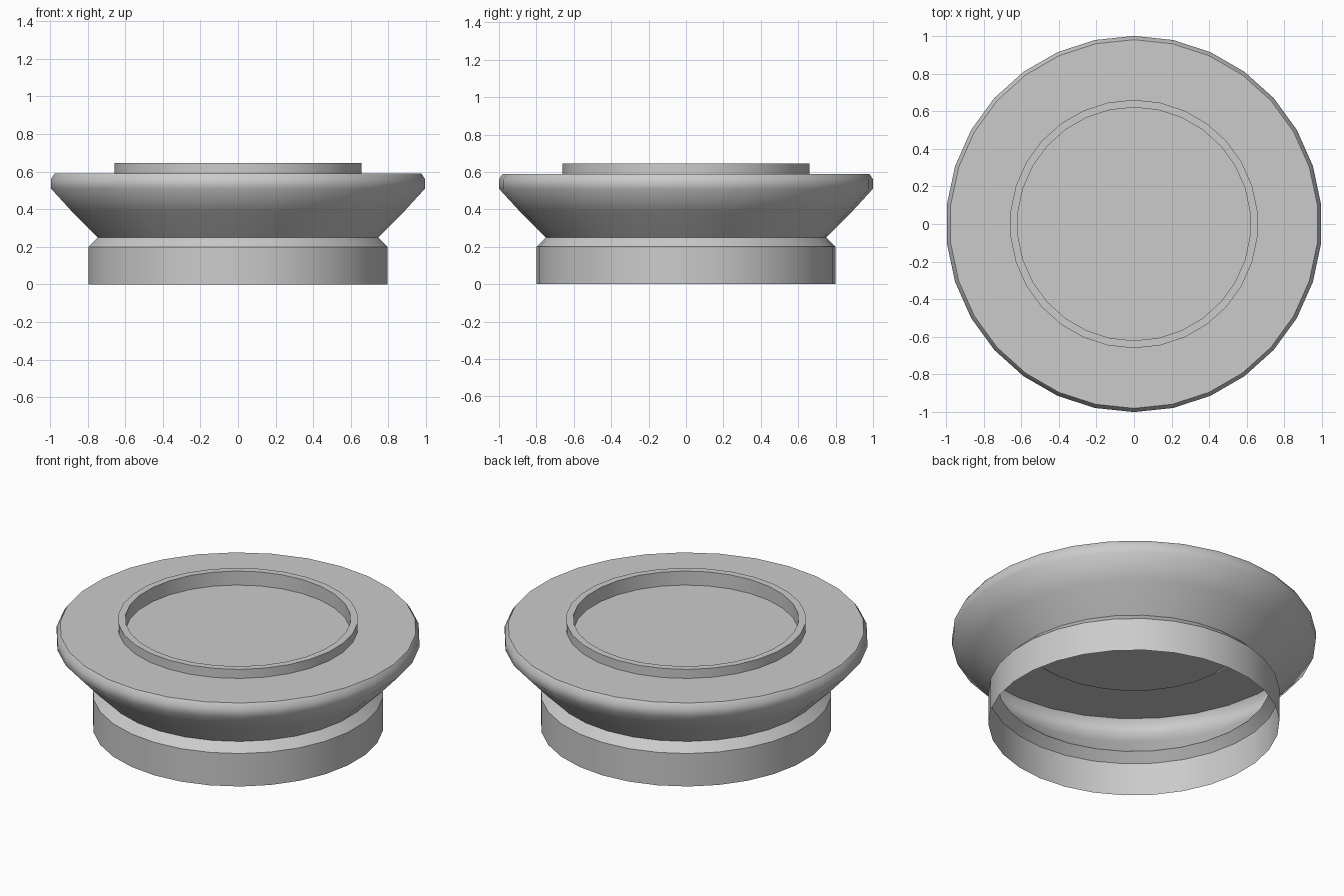
import bpy, bmesh, math

if "Cube" in bpy.data.objects:
    bpy.data.objects.remove(bpy.data.objects["Cube"])

SIDES = 30

grey = bpy.data.materials.new("plain grey")
grey.use_nodes = True
colour = (0.6, 0.6, 0.6, 1)
grey.diffuse_color = colour
grey.node_tree.nodes["Principled BSDF"].inputs["Base Color"].default_value = colour


def lathe(name, profile, cap_end):
    """Spin (radius, height, crisp) points into an open shell, optionally closed at the end."""
    bm = bmesh.new()
    rings = []
    for r, z, _ in profile:
        angles = [math.pi / 2 + 2 * math.pi * i / SIDES for i in range(SIDES)]
        rings.append([bm.verts.new((r * math.cos(a), r * math.sin(a), z)) for a in angles])
    for low, high in zip(rings, rings[1:]):
        for i in range(SIDES):
            j = (i + 1) % SIDES
            bm.faces.new((low[i], low[j], high[j], high[i]))
    if cap_end:
        bm.faces.new(rings[-1])
    for face in bm.faces:
        face.smooth = True
    # Keep the crisp rings sharp
    for ring, (_, _, crisp) in zip(rings, profile):
        for i in range(SIDES):
            edge = bm.edges.get((ring[i], ring[(i + 1) % SIDES]))
            edge.smooth = not crisp
    mesh = bpy.data.meshes.new(name)
    bm.to_mesh(mesh)
    bm.free()
    mesh.materials.append(grey)
    obj = bpy.data.objects.new(name, mesh)
    bpy.context.collection.objects.link(obj)
    return obj


# Hollow base collar with a sloped shoulder
lathe("base_collar", [(0.8, 0, True), (0.8, 0.2, True), (0.75, 0.25, True)], False)

# Flared body, flat top, raised lip and recessed floor
lathe("flared_top", [
    (0.75, 0.25, True), (0.89, 0.39, False), (1, 0.51, False),
    (1, 0.56, False), (0.98, 0.59, True),
    (0.66, 0.59, True), (0.66, 0.645, True),
    (0.62, 0.645, True), (0.62, 0.56, True),
], True)
